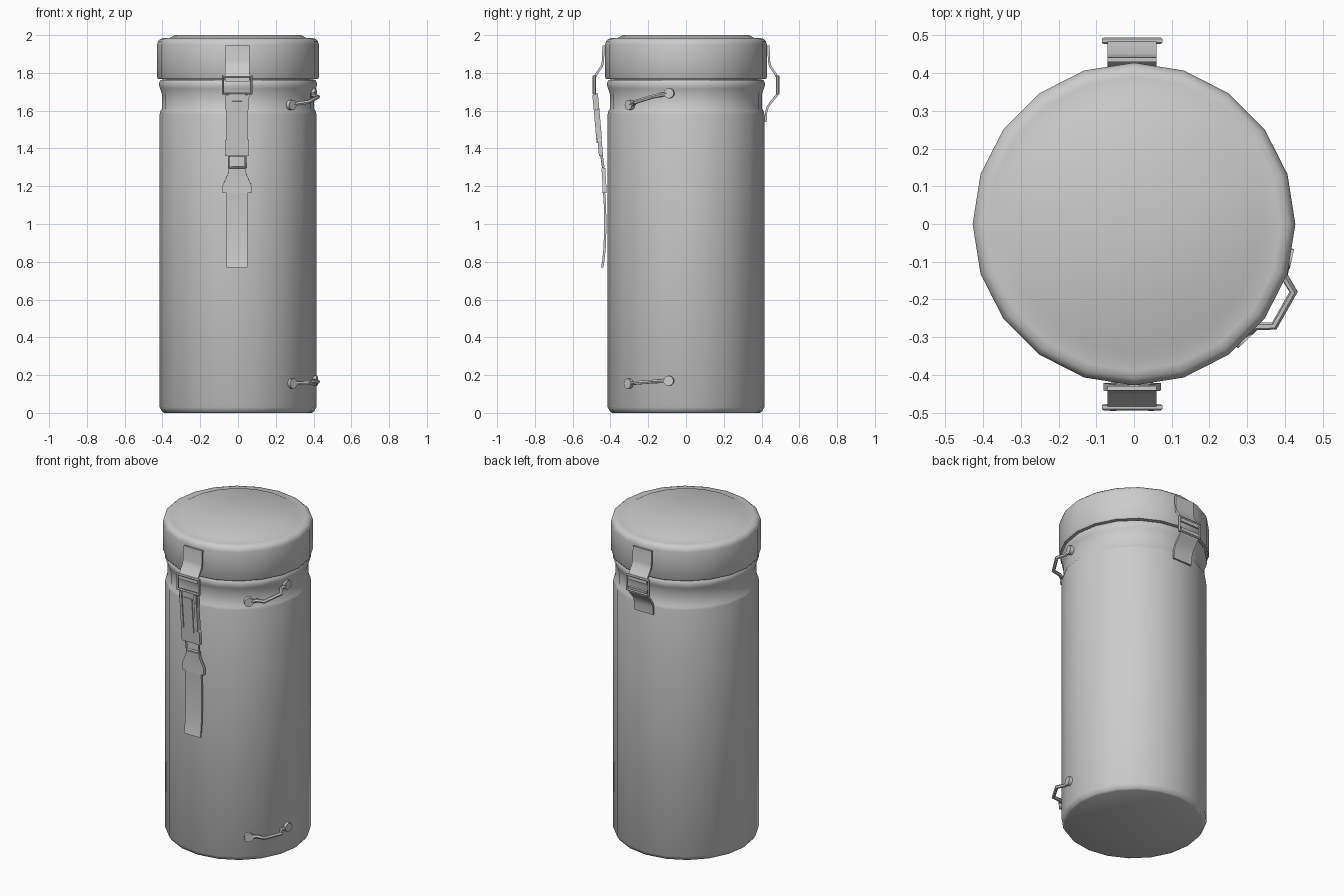
import bpy, bmesh
from math import sin, cos, pi, radians
from mathutils import Vector

if "Cube" in bpy.data.objects:
    bpy.data.objects.remove(bpy.data.objects["Cube"])

SIDES = 20
CX = -0.005  # clasp centre line


def finish(name, bm, angle=35):
    bmesh.ops.recalc_face_normals(bm, faces=bm.faces[:])
    me = bpy.data.meshes.new(name)
    bm.to_mesh(me)
    bm.free()
    ob = bpy.data.objects.new(name, me)
    bpy.context.collection.objects.link(ob)
    bpy.ops.object.select_all(action='DESELECT')
    ob.select_set(True)
    bpy.context.view_layer.objects.active = ob
    bpy.ops.object.shade_smooth_by_angle(angle=radians(angle))
    return ob


def lathe(name, profile):
    """Closed turned solid from (radius, z) points."""
    bm = bmesh.new()
    rings = [[bm.verts.new((r * cos(2 * pi * i / SIDES), r * sin(2 * pi * i / SIDES), z))
              for i in range(SIDES)] for r, z in profile]
    for a, b in zip(rings, rings[1:]):
        for i in range(SIDES):
            j = (i + 1) % SIDES
            bm.faces.new((a[i], a[j], b[j], b[i]))
    bm.faces.new(rings[0])
    bm.faces.new(rings[-1])
    return finish(name, bm)


def strip(name, pts, thick, cx=CX):
    """Bent plate through (y, z, half width) points, thickened evenly."""
    bm = bmesh.new()
    rows = []
    for i, (y, z, w) in enumerate(pts):
        p, q = pts[max(i - 1, 0)], pts[min(i + 1, len(pts) - 1)]
        d = Vector((0, q[0] - p[0], q[1] - p[1])).normalized()
        n = Vector((0, -d.z, d.y)) * thick / 2
        c = Vector((cx, y, z))
        rows.append([bm.verts.new(c + Vector((sx * w, 0, 0)) + n * s)
                     for sx, s in ((-1, -1), (1, -1), (1, 1), (-1, 1))])
    for a, b in zip(rows, rows[1:]):
        for k in range(4):
            m = (k + 1) % 4
            bm.faces.new((a[k], a[m], b[m], b[k]))
    bm.faces.new(rows[0])
    bm.faces.new(rows[-1])
    return finish(name, bm, 25)


def wire(name, pts, radius, cyclic=False):
    """Bent wire through 3D points."""
    cu = bpy.data.curves.new(name, 'CURVE')
    cu.dimensions = '3D'
    cu.bevel_depth = radius
    cu.bevel_resolution = 1
    cu.use_fill_caps = True
    sp = cu.splines.new('POLY')
    sp.points.add(len(pts) - 1)
    for p, co in zip(sp.points, pts):
        p.co = (*co, 1)
    sp.use_cyclic_u = cyclic
    ob = bpy.data.objects.new(name, cu)
    bpy.context.collection.objects.link(ob)
    bpy.ops.object.select_all(action='DESELECT')
    ob.select_set(True)
    bpy.context.view_layer.objects.active = ob
    bpy.ops.object.convert(target='MESH')
    bpy.ops.object.shade_smooth_by_angle(angle=radians(50))


def loop(name, w, top, bottom, radius):
    """Rectangular wire loop; top and bottom are (y, z)."""
    wire(name, [(CX - w, *top), (CX + w, *top), (CX + w, *bottom), (CX - w, *bottom)],
         radius, True)


# canister body with recessed neck and rolled bead
lathe("canister_body", [(0.39, 0), (0.40, 0.005), (0.415, 0.03), (0.415, 1.58), (0.412, 1.595),
                        (0.403, 1.61), (0.403, 1.69), (0.412, 1.715), (0.417, 1.73),
                        (0.417, 1.75), (0.41, 1.762), (0.395, 1.765), (0.395, 1.80)])

# lid with raised top panel
lathe("lid", [(0.40, 1.768), (0.423, 1.768), (0.428, 1.776), (0.428, 1.95), (0.423, 1.968),
              (0.41, 1.98), (0.39, 1.985), (0.362, 1.985), (0.335, 2.0)])

# hinge and clasp plates on the lid, front (-1) and back (1)
for s, side in ((-1, "front"), (1, "back")):
    strip(side + "_lid_plate", [(s * 0.436, 1.945, 0.065), (s * 0.440, 1.86, 0.065),
                                (s * 0.446, 1.835, 0.065), (s * 0.470, 1.80, 0.065),
                                (s * 0.484, 1.775, 0.065), (s * 0.484, 1.755, 0.065)], 0.012)
    loop(side + "_link", 0.075, (s * 0.486, 1.782), (s * 0.486, 1.69), 0.009)

# rear plate on the body
strip("back_body_plate", [(0.487, 1.715, 0.065), (0.480, 1.68, 0.065), (0.450, 1.645, 0.065),
                          (0.432, 1.62, 0.065), (0.424, 1.59, 0.065), (0.421, 1.54, 0.065)], 0.012)

# front buckle: waisted plate, raised centre, side rails
strip("buckle", [(-0.478, 1.69, 0.065), (-0.472, 1.61, 0.063), (-0.470, 1.59, 0.05),
                 (-0.459, 1.46, 0.05), (-0.457, 1.44, 0.063), (-0.450, 1.36, 0.063)], 0.022)
strip("buckle_tongue", [(-0.485, 1.65, 0.027), (-0.466, 1.43, 0.027)], 0.014)
for s in (-1, 1):
    strip("buckle_rail", [(-0.481, 1.685, 0.008), (-0.473, 1.60, 0.008),
                          (-0.460, 1.45, 0.008)], 0.03, CX + s * 0.05)

# lower ring, tapered strap head and hanging strap
loop("strap_ring", 0.044, (-0.447, 1.362), (-0.438, 1.30), 0.007)
strip("strap_head", [(-0.437, 1.295, 0.045), (-0.436, 1.275, 0.045), (-0.432, 1.205, 0.076),
                     (-0.432, 1.165, 0.076)], 0.02)
strip("strap", [(-0.436, 1.19, 0.056), (-0.429, 1.10, 0.056), (-0.427, 0.98, 0.056),
                (-0.431, 0.87, 0.056), (-0.437, 0.81, 0.056), (-0.443, 0.77, 0.056)], 0.012)


# carrying-strap loops on the right side: bent wire with round feet
def carry_loop(name, z0, z1, r):
    steps = [(-46.5, r, 0), (-40, 0.422, 0.15), (-36, 0.460, 0.25),
             (-23, 0.460, 0.70), (-19, 0.420, 0.85), (-12.5, r, 1)]
    pts = [Vector((q * cos(radians(a)), q * sin(radians(a)), z0 + (z1 - z0) * t))
           for a, q, t in steps]
    wire(name, pts, 0.011)
    for p in (pts[0], pts[-1]):
        out = Vector((p.x, p.y, 0)).normalized()
        bpy.ops.mesh.primitive_cylinder_add(vertices=12, radius=0.027, depth=0.024, location=p,
                                            rotation=out.to_track_quat('Z', 'Y').to_euler())
        bpy.context.object.name = name + "_foot"
        bpy.ops.object.shade_smooth_by_angle(angle=radians(40))


carry_loop("upper_carry_loop", 1.63, 1.692, 0.41)
carry_loop("lower_carry_loop", 0.155, 0.17, 0.417)
